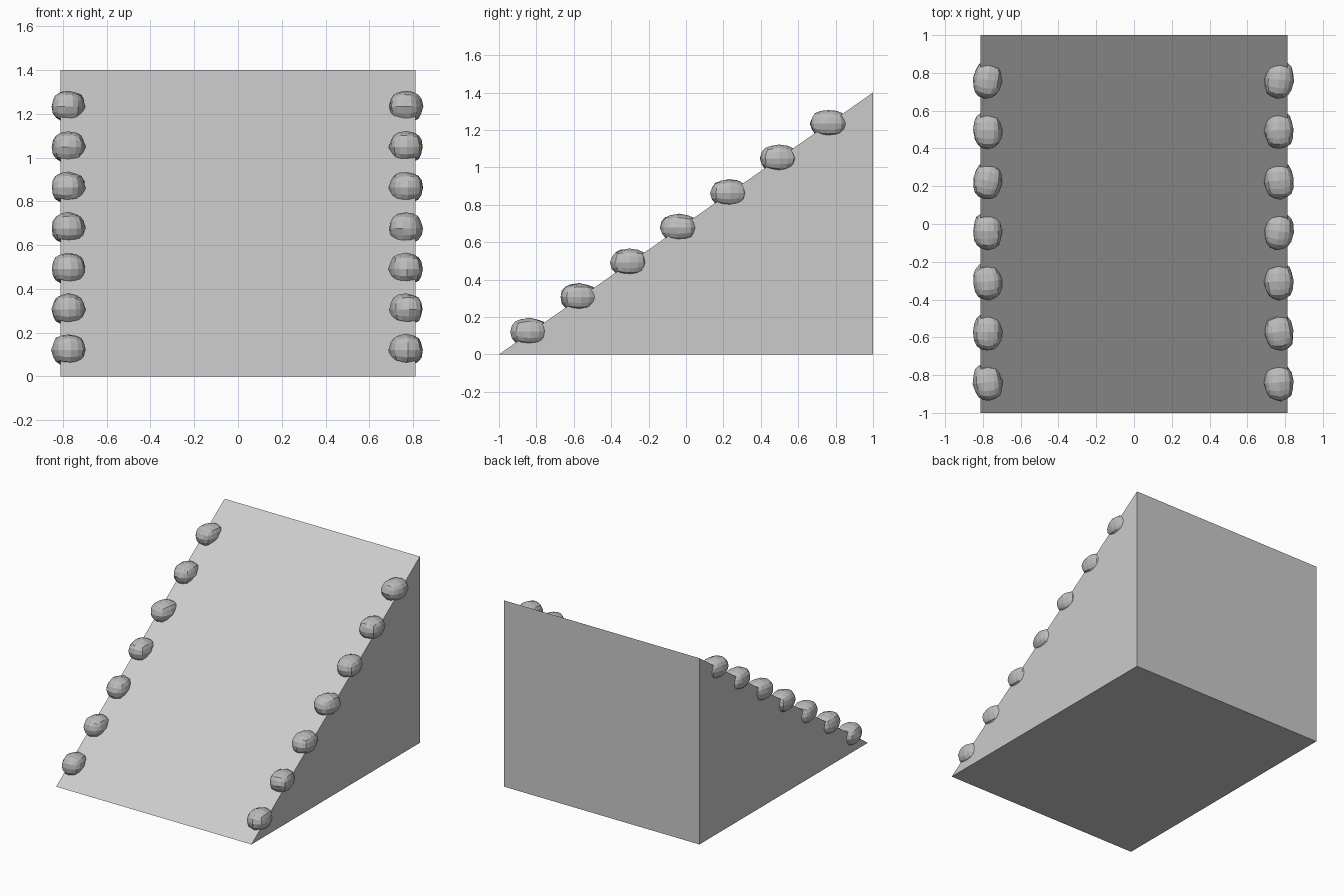
import bpy, bmesh, math, random
from mathutils import Matrix, Vector

random.seed(4)
if "Cube" in bpy.data.objects:
    bpy.data.objects.remove(bpy.data.objects["Cube"], do_unlink=True)


def material(name, value):
    mat = bpy.data.materials.new(name)
    mat.use_nodes = True
    colour = (value, value, value, 1)
    mat.diffuse_color = colour
    mat.node_tree.nodes["Principled BSDF"].inputs["Base Color"].default_value = colour
    return mat


def add_object(name, bm, mat):
    mesh = bpy.data.meshes.new(name)
    bmesh.ops.recalc_face_normals(bm, faces=bm.faces)
    bm.to_mesh(mesh)
    bm.free()
    mesh.materials.append(mat)
    obj = bpy.data.objects.new(name, mesh)
    bpy.context.collection.objects.link(obj)
    return obj


ramp_grey = material("ramp grey", 0.6)
stone_grey = material("stone grey", 0.5)

# Ramp: triangular profile extruded across the width
HALF_WIDTH, RISE = 0.812, 1.4
bm = bmesh.new()
profile = [(-1, 0), (1, 0), (1, RISE)]
face = bm.faces.new([bm.verts.new((-HALF_WIDTH, y, z)) for y, z in profile])
side = bmesh.ops.extrude_face_region(bm, geom=[face])
bmesh.ops.translate(bm, vec=(2 * HALF_WIDTH, 0, 0),
                    verts=[v for v in side["geom"] if isinstance(v, bmesh.types.BMVert)])
add_object("ramp", bm, ramp_grey)


# Edge stones: rounded, slightly irregular boulders
def add_stone(name, centre):
    bm = bmesh.new()
    bmesh.ops.create_cube(bm, size=2)
    bmesh.ops.subdivide_edges(bm, edges=bm.edges, cuts=3, use_grid_fill=True)
    radii = Vector((0.08, 0.104, 0.075))
    for v in bm.verts:
        ball = v.co.normalized()
        soft = ball.lerp(v.co, 0.1) / 1.1 * 1.08
        soft = Vector([max(-1, min(1, c)) for c in soft])
        soft *= random.uniform(0.96, 1.02)
        v.co = Vector([c * r for c, r in zip(soft, radii)])
    turn = Matrix.Rotation(math.radians(random.uniform(-12, 12)), 4, "Z")
    bmesh.ops.transform(bm, matrix=Matrix.Translation(centre) @ turn, verts=bm.verts)
    add_object(name, bm, stone_grey)


for label, x in (("right", -0.775), ("left", 0.768)):
    for i in range(7):
        add_stone(f"{label}_stone_{i + 1}", (x, -0.838 + i * 0.267, 0.121 + i * 0.1855))
